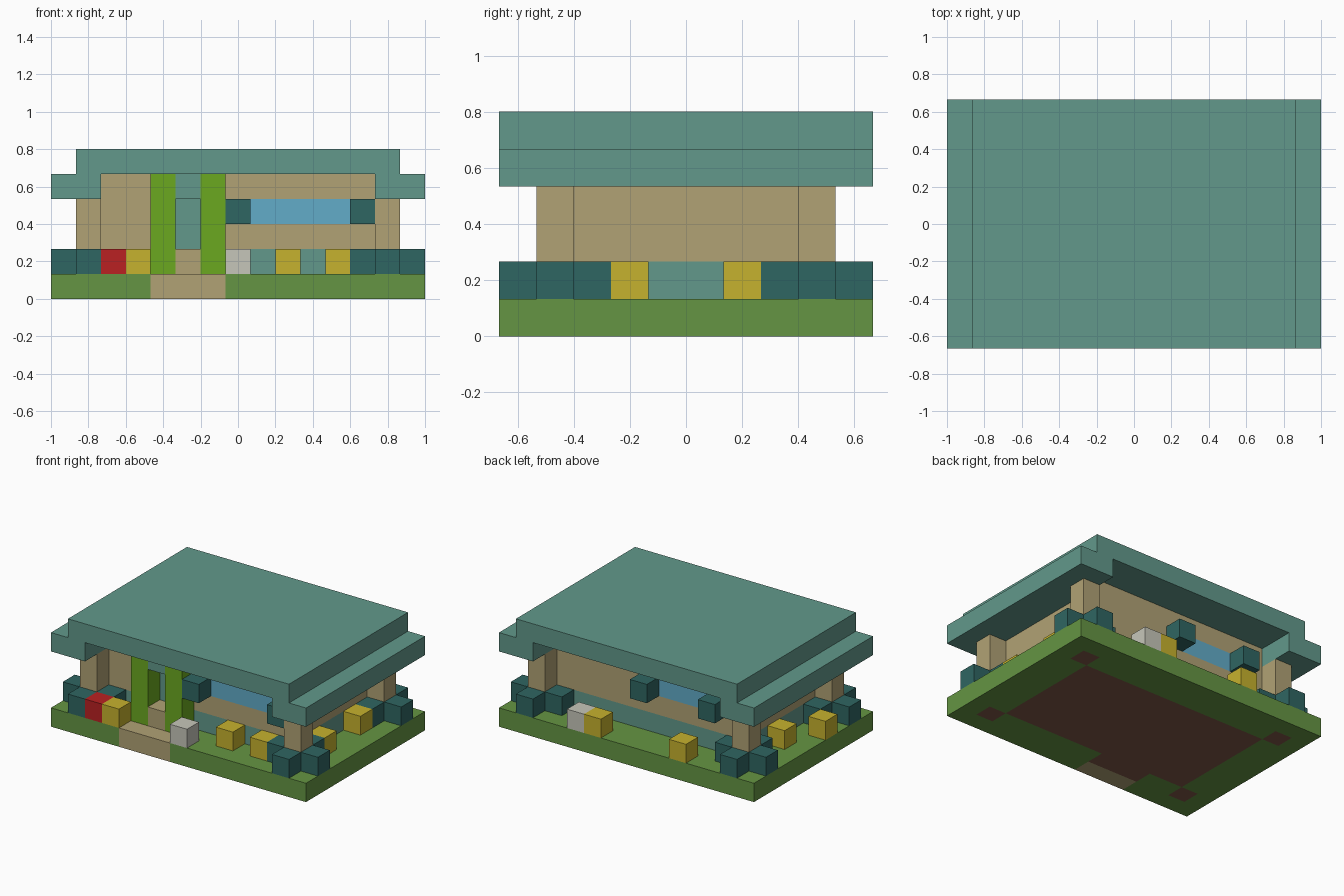
import bpy
import bmesh
from mathutils import Vector

U = 2 / 15  # one block
old = bpy.data.objects.get("Cube")
if old:
    bpy.data.objects.remove(old, do_unlink=True)


def material(name, rgb):
    """Flat material from 0-255 display values."""
    lin = [((c / 255 + 0.055) / 1.055) ** 2.4 for c in rgb]
    m = bpy.data.materials.new(name)
    m.use_nodes = True
    m.diffuse_color = (*lin, 1)
    m.node_tree.nodes["Principled BSDF"].inputs["Base Color"].default_value = (*lin, 1)
    return m


GRASS = material("grass green", (101, 149, 67))
DIRT = material("dirt brown", (128, 89, 73))
SAND = material("sand beige", (177, 162, 117))
TEAL = material("soft teal", (98, 153, 139))
BUSH = material("dark teal", (47, 102, 98))
LEAF = material("bright green", (107, 169, 32))
RED = material("red", (186, 33, 34))
YELLOW = material("yellow", (198, 178, 46))
WHITE = material("off white", (198, 198, 186))
BLUE = material("window blue", (98, 172, 200))


def place(i, j, k):
    """Block coordinates (from front right-hand corner) to scene units."""
    return Vector(((i - 7.5) * U, (j - 5) * U, k * U))


def finish(name, bm, mats):
    bmesh.ops.recalc_face_normals(bm, faces=bm.faces[:])
    for v in bm.verts:
        v.co = place(*v.co)
    me = bpy.data.meshes.new(name)
    bm.to_mesh(me)
    bm.free()
    for m in mats:
        me.materials.append(m)
    ob = bpy.data.objects.new(name, me)
    bpy.context.collection.objects.link(ob)
    return ob


def block(name, lo, hi, mats, cuts=((), (), ()), rule=None):
    """Box between two block corners, sliced at cuts and coloured by rule."""
    lo, hi = Vector(lo), Vector(hi)
    bm = bmesh.new()
    bmesh.ops.create_cube(bm, size=1)
    for v in bm.verts:
        v.co = (lo + hi) / 2 + v.co * (hi - lo)
    for axis, values in enumerate(cuts):
        for value in values:
            point, normal = Vector(), Vector()
            point[axis], normal[axis] = value, 1
            bmesh.ops.bisect_plane(bm, geom=bm.verts[:] + bm.edges[:] + bm.faces[:],
                                   plane_co=point, plane_no=normal)
    if rule:
        for f in bm.faces:
            f.material_index = mats.index(rule(*f.calc_center_median()))
    return finish(name, bm, mats)


def cube(name, cell, mat, height=1):
    i, j, k = cell
    return block(name, cell, (i + 1, j + 1, k + height), [mat])


# Ground slab with path and bare earth under the building
def ground_rule(x, y, z):
    on_path = 4 < x < 7
    if on_path and y < 1:
        return SAND
    footing = (1 < x < 2 or 13 < x < 14) and (1 < y < 2 or 8 < y < 9)
    house = 2 < x < 13 and 2 < y < 8
    return DIRT if house or footing or (on_path and 1 < y < 2) else GRASS


block("ground", (0, 0, 0), (15, 10, 1), [GRASS, SAND, DIRT],
      ((1, 2, 4, 7, 13, 14), (1, 2, 8, 9), ()), ground_rule)


# House walls: teal plinth, door and windows cut into the faces
def wall_rule(x, y, z):
    front, back = y < 2.01, y > 7.99
    if z < 2 or (front and 5 < x < 6 and z < 4):
        return TEAL
    if 3 < z < 4 and ((front and 8 < x < 12) or (back and 4 < x < 7)):
        return BLUE
    return SAND


block("house_walls", (2, 2, 1), (13, 8, 5), [SAND, TEAL, BLUE],
      ((4, 5, 6, 7, 8, 12), (), (2, 3, 4)), wall_rule)

# Shutters beside the front and back windows
for side, j, columns in (("front", 1, (7, 12)), ("back", 8, (3, 7))):
    for i in columns:
        cube(f"{side}_shutter", (i, j, 3), BUSH)

# Porch: columns, step and lintel
for i in (4, 6):
    cube("porch_column", (i, 1, 1), LEAF, 4)
cube("door_step", (5, 1, 1), SAND)
cube("door_lintel", (5, 1, 4), TEAL)

# Corner posts, each ringed by four bushes
for i in (1, 13):
    for j in (1, 8):
        cube("corner_post", (i, j, 1), SAND, 3)
        for di, dj in ((1, 0), (-1, 0), (0, 1), (0, -1)):
            cube("bush", (i + di, j + dj, 1), BUSH)

# Flowers
for name, mat, cells in (
        ("red_flower", RED, [(2, 0)]),
        ("white_flower", WHITE, [(7, 0), (10, 9)]),
        ("yellow_flower", YELLOW, [(3, 0), (9, 1), (11, 1), (13, 3), (13, 6),
                                   (9, 9), (4, 9), (1, 5), (0, 3)])):
    for i, j in cells:
        cube(name, (i, j, 1), mat)

# Stepped roof: half profile mirrored, then extruded front to back
half = [(13, 5), (13, 4), (15, 4), (15, 5), (14, 5), (14, 6)]
outline = half + [(15 - x, z) for x, z in reversed(half)]
bm = bmesh.new()
face = bm.faces.new([bm.verts.new((x, 0, z)) for x, z in outline])
ext = bmesh.ops.extrude_face_region(bm, geom=[face], use_keep_orig=True)
moved = [g for g in ext["geom"] if isinstance(g, bmesh.types.BMVert)]
bmesh.ops.translate(bm, verts=moved, vec=(0, 10, 0))
finish("roof", bm, [TEAL])
